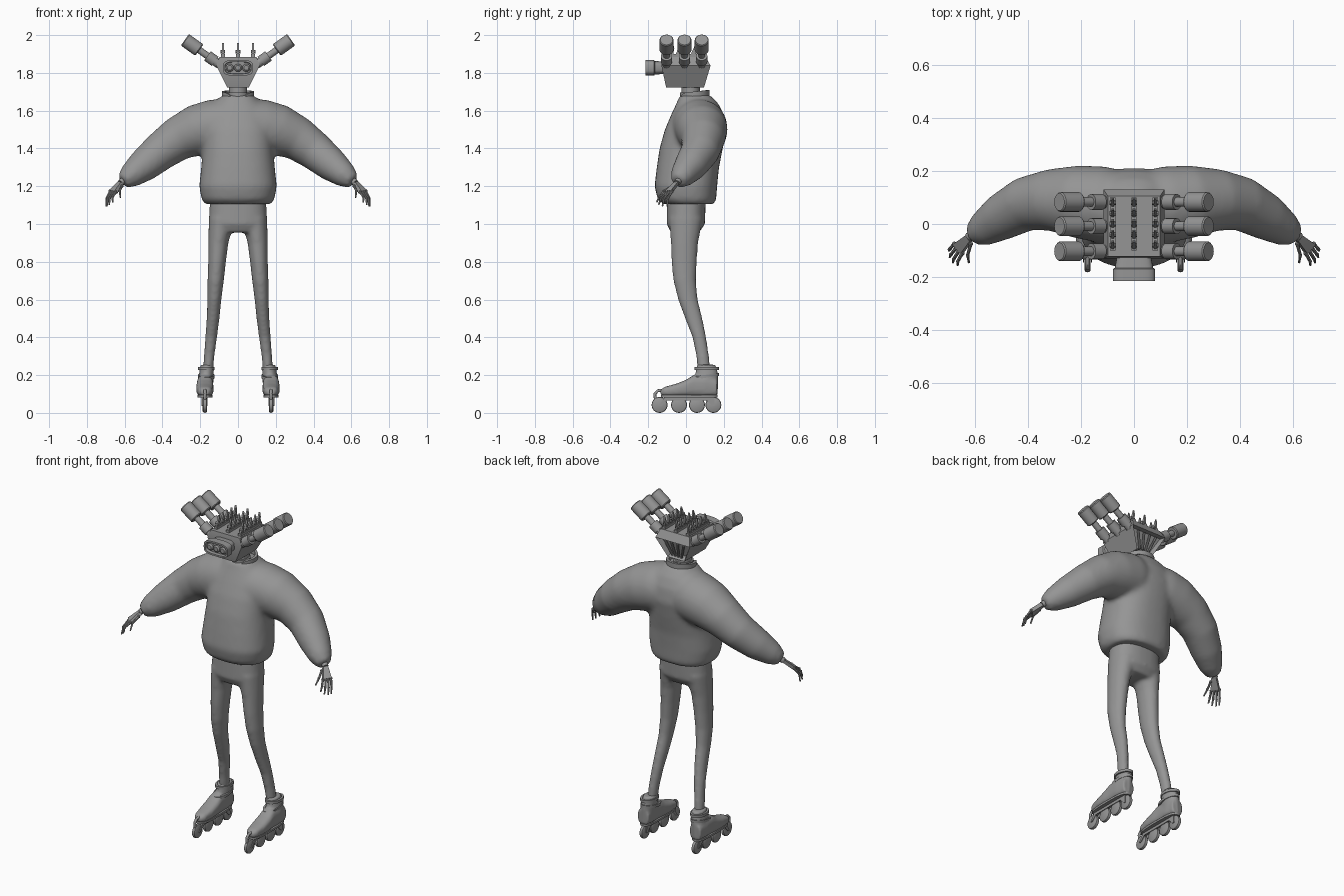
import bpy, bmesh
from math import sin, cos, pi, radians, copysign
from mathutils import Vector as V

cube = bpy.data.objects.get("Cube")
if cube:
    bpy.data.objects.remove(cube)

grey = bpy.data.materials.new("plain_grey")
grey.use_nodes = True
GREY = (0.3, 0.3, 0.3, 1)
grey.diffuse_color = GREY
grey.node_tree.nodes["Principled BSDF"].inputs["Base Color"].default_value = GREY

X, Y, Z = V((1, 0, 0)), V((0, 1, 0)), V((0, 0, 1))
made = []


def ring(c, u, v, n=32, p=2):
    """Superellipse of points around c with half axes u and v."""
    pts = []
    for i in range(n):
        a = 2 * pi * i / n
        ca, sa = cos(a), sin(a)
        pts.append(V(c) + u * copysign(abs(ca) ** (2 / p), ca)
                   + v * copysign(abs(sa) ** (2 / p), sa))
    return pts


def loft(bm, rings, close=False):
    """Skin rings of points, capping the ends or closing the loop."""
    vs = [[bm.verts.new(p) for p in r] for r in rings]
    n = len(vs[0])
    pairs = list(zip(vs, vs[1:])) + ([(vs[-1], vs[0])] if close else [])
    for a, b in pairs:
        for i in range(n):
            j = (i + 1) % n
            bm.faces.new((a[i], a[j], b[j], b[i]))
    if not close:
        bm.faces.new(vs[0][::-1])
        bm.faces.new(vs[-1])


def tube(bm, pts, radii, n=12):
    """Round tube along a path; radii is one number or one per point."""
    pts = [V(p) for p in pts]
    if not isinstance(radii, (list, tuple)):
        radii = [radii] * len(pts)
    run = (pts[-1] - pts[0]).normalized()
    ref = Y if abs(run.y) < 0.7 else X
    rings = []
    for i, (p, r) in enumerate(zip(pts, radii)):
        t = (pts[min(i + 1, len(pts) - 1)] - pts[max(i - 1, 0)]).normalized()
        u = t.cross(ref).normalized()
        rings.append(ring(p, u * r, t.cross(u) * r, n))
    loft(bm, rings)


def slab(bm, yz, x0, x1):
    """Prism of a y-z outline between two x values."""
    loft(bm, [[V((x, y, z)) for y, z in yz] for x in (x0, x1)])


def column(bm, sections, side=1, p=2):
    """Stack of ovals: z, centre x, half width, front y, back y."""
    loft(bm, [ring((side * cx, (f + b) / 2, z), X * hx, Y * (b - f) / 2, 32, p)
              for z, cx, hx, f, b in sections])


def finish(name, bm, mirror=False, voxel=0, smooth=0, bevel=0):
    bmesh.ops.recalc_face_normals(bm, faces=bm.faces)
    me = bpy.data.meshes.new(name)
    bm.to_mesh(me)
    bm.free()
    me.materials.append(grey)
    ob = bpy.data.objects.new(name, me)
    bpy.context.collection.objects.link(ob)
    if voxel:
        m = ob.modifiers.new("blend", "REMESH")
        m.mode, m.voxel_size, m.use_smooth_shade = "VOXEL", voxel, True
        m = ob.modifiers.new("soften", "SMOOTH")
        m.factor, m.iterations = 0.5, smooth
    if bevel:
        m = ob.modifiers.new("bevel", "BEVEL")
        m.width, m.segments = bevel, 2
    if mirror:
        ob.modifiers.new("mirror", "MIRROR")
    made.append(ob)


# Sweater: torso and both sleeves blended together
bm = bmesh.new()
column(bm, [(1.105, 0, .175, -.12, .15), (1.13, 0, .193, -.15, .16),
            (1.2, 0, .206, -.167, .165), (1.3, 0, .195, -.155, .175),
            (1.4, 0, .187, -.14, .195), (1.5, 0, .19, -.112, .212),
            (1.58, 0, .17, -.078, .2), (1.64, 0, .125, -.05, .17),
            (1.685, 0, .08, -.032, .125)], p=2.4)
for s in (1, -1):
    tube(bm, [(s * x, y, z) for x, y, z in
              [(.06, .06, 1.525), (.13, .075, 1.515), (.22, .085, 1.495), (.32, .09, 1.45),
               (.41, .075, 1.385), (.5, .025, 1.31), (.57, -.02, 1.255), (.61, -.042, 1.225)]],
         [.14, .144, .136, .116, .102, .088, .066, .04], 32)
finish("sweater", bm, voxel=.013, smooth=10)

# Collar with a dip at the front
bm = bmesh.new()
N = 48
rows = []
for r, top in ((.085, 0), (.086, 1), (.07, 1), (.068, 0)):
    row = ring((0, .045, 1.635), X * r, Y * r * .93, N)
    for i, p in enumerate(row):
        s = sin(2 * pi * i / N)
        p.z += top * (.066 + .008 * s - .045 * max(0, -s) ** 8)
    rows.append(row)
loft(bm, rows, close=True)
finish("collar", bm)

# Neck
bm = bmesh.new()
tube(bm, [(0, .025, z) for z in (1.63, 1.675, 1.676, 1.695, 1.696, 1.73)],
     [.048, .048, .056, .056, .048, .048], 24)
finish("neck", bm)

# Trousers
bm = bmesh.new()
column(bm, [(1.13, 0, .148, -.1, .105), (1.0, 0, .155, -.102, .1), (.955, 0, .14, -.08, .07)], p=2.4)
for s in (1, -1):
    column(bm, [(1.03, .085, .07, -.09, .09), (.9, .104, .053, -.08, .064),
                (.8, .111, .047, -.077, .057), (.7, .118, .043, -.067, .053),
                (.6, .125, .037, -.042, .062), (.5, .132, .034, -.005, .087),
                (.4, .142, .031, .034, .107), (.3, .153, .028, .054, .122),
                (.2, .16, .026, .065, .132)], s)
finish("trousers", bm, voxel=.01, smooth=7)

# Skate boots: a foot and an ankle shaft
FX = .175
bm = bmesh.new()
loft(bm, [ring((FX, y, (lo + hi) / 2), X * w, Z * (hi - lo) / 2, 24, 2.8) for y, lo, hi, w in
          [(-.134, .095, .122, .02), (-.115, .088, .137, .035), (-.05, .086, .155, .045),
           (0, .086, .175, .046), (.04, .086, .2, .043), (.1, .086, .2, .043), (.165, .088, .18, .036)]])
column(bm, [(.1, .175, .04, .04, .168), (.18, .17, .041, .045, .17),
            (.22, .166, .038, .052, .167), (.255, .163, .035, .058, .156)])
finish("skate_boots", bm, mirror=True, voxel=.007, smooth=4)

# Boot straps and soles
bm = bmesh.new()
for z, f, tilt in ((.226, .046, 0), (.185, .02, .03)):
    rows = []
    for dz in (0, .016):
        for g in ((0, -.012) if dz else (-.012, 0)):
            row = ring((.168, (f + .174) / 2, z + dz), X * (.044 + g), Y * ((.174 - f) / 2 + g), 32)
            for p in row:
                p.z += (p.y - .1) * tilt * 5
            rows.append(row)
    loft(bm, rows, close=True)
loft(bm, [ring((FX, .018, z), X * .04, Y * .15, 32, 3) for z in (.082, .094)])
finish("boot_straps_and_soles", bm, mirror=True)

# Skate frames with a curled toe bar
bm = bmesh.new()
for x in (FX - .017, FX + .013):
    slab(bm, [(-.145, .036), (-.13, .036), (-.1, .066), (.11, .066), (.14, .036),
              (.152, .036), (.15, .088), (-.11, .088)], x, x + .004)
tube(bm, [(FX, -.14, .05), (FX, -.163, .075), (FX, -.165, .1), (FX, -.15, .117), (FX, -.11, .122)], .008)
finish("skate_frames", bm, mirror=True)

# Wheels
bm = bmesh.new()
for y in (-.14, -.037, .058, .145):
    tube(bm, [(FX + d, y, .042) for d in (-.012, -.008, 0, .008, .012)],
         [.033, .04, .042, .04, .033], 28)
finish("skate_wheels", bm, mirror=True)

# Head block with a recessed back grille
bm = bmesh.new()
loft(bm, [[V((-x, f, z)), V((x, f, z)), V((x, b, z)), V((-x, b, z))] for z, x, f, b in
          [(1.722, .056, -.105, .095), (1.838, .115, -.13, .13), (1.885, .098, -.122, .105)]])
bmesh.ops.recalc_face_normals(bm, faces=bm.faces)
back = [f for f in bm.faces if f.normal.y > .5 and f.calc_center_median().z < 1.83]
bmesh.ops.inset_region(bm, faces=back, thickness=.014, depth=-.03)
finish("head_block", bm)
bm = bmesh.new()
for k in (-1.5, -.5, .5, 1.5):
    tube(bm, [(k * .02, .085, 1.735), (k * .042, .112, 1.828)], .007, 8)
finish("back_grille_bars", bm)

# Goggle housing and lenses
bm = bmesh.new()
loft(bm, [ring((0, y, 1.827), X * hx, Z * hz, 32, 3.5) for y, hx, hz in
          [(-.11, .062, .032), (-.165, .072, .036), (-.17, .08, .042), (-.215, .08, .042),
           (-.215, .07, .032), (-.195, .068, .03)]])
finish("goggle_housing", bm)
bm = bmesh.new()
for x in (-.044, 0, .044):
    tube(bm, [(x, -.19, 1.827), (x, -.206, 1.827), (x, -.213, 1.827)], [.021, .021, .013], 20)
finish("goggle_lenses", bm)

# Angled canisters on each side of the head
bm = bmesh.new()
d = V((cos(radians(35.5)), 0, sin(radians(35.5))))
for y in (.083, -.008, -.103):
    c = V((.243, y, 1.948))
    for a, b, r in ((-.18, -.15, .024), (-.15, -.1, .03), (-.1, -.04, .018)):
        tube(bm, [c + d * a, c + d * b], r, 20)
    tube(bm, [c + d * t for t in (-.047, -.042, .042, .047)], [.033, .037, .037, .033], 28)
finish("side_canisters", bm, mirror=True)

# Rows of small fins on top of the head
bm = bmesh.new()
for x in (-.08, 0, .08):
    slab(bm, [(-.1, 1.88), (.1, 1.88), (.1, 1.9), (-.1, 1.9)], x - .01, x + .01)
    for k in range(5):
        y = -.08 + k * .04
        slab(bm, [(y - .016, 1.895), (y + .012, 1.895), (y + .018, 1.93), (y + .012, 1.958),
                  (y + .002, 1.935)], x - .005, x + .005)
        tube(bm, [(x - .012, y, 1.912), (x + .012, y, 1.912)], .009, 10)
finish("head_fins", bm)

# Mechanical hands: a palm, jointed fingers and a thumb
bm = bmesh.new()
tube(bm, [(.59, -.028, 1.245), (.622, -.048, 1.218)], [.02, .017], 14)
knuckles = [(.677, -.075, 1.172), (.67, -.09, 1.168), (.66, -.102, 1.166), (.647, -.11, 1.168)]
tips = [(.697, -.1, 1.092), (.694, -.125, 1.094), (.682, -.145, 1.102), (.664, -.155, 1.115)]
corners = [knuckles[0], knuckles[-1], (.628, -.04, 1.218), (.612, -.062, 1.216)]
out = V((.7, -.3, .6)) * .011
hull = [bm.verts.new(V(c) + out * s) for c in corners for s in (-1, 1)]
bmesh.ops.convex_hull(bm, input=hull)
fingers = list(zip(knuckles, tips)) + [((.615, -.075, 1.2), (.622, -.145, 1.14))]
for a, b in fingers:
    a, b = V(a), V(b)
    mid = a.lerp(b, .5) + V((.008, -.008, .004))
    tube(bm, [a, mid, b], [.007, .006, .004], 8)
    for p, r in ((a, .01), (mid, .008)):
        made_verts = bmesh.ops.create_icosphere(bm, subdivisions=1, radius=r)["verts"]
        bmesh.ops.translate(bm, verts=made_verts, vec=p)
finish("hands", bm, mirror=True)

# Smooth shading with sharp edges kept
bpy.ops.object.select_all(action="DESELECT")
for ob in made:
    ob.select_set(True)
bpy.context.view_layer.objects.active = made[0]
bpy.ops.object.shade_smooth_by_angle(angle=radians(35))
